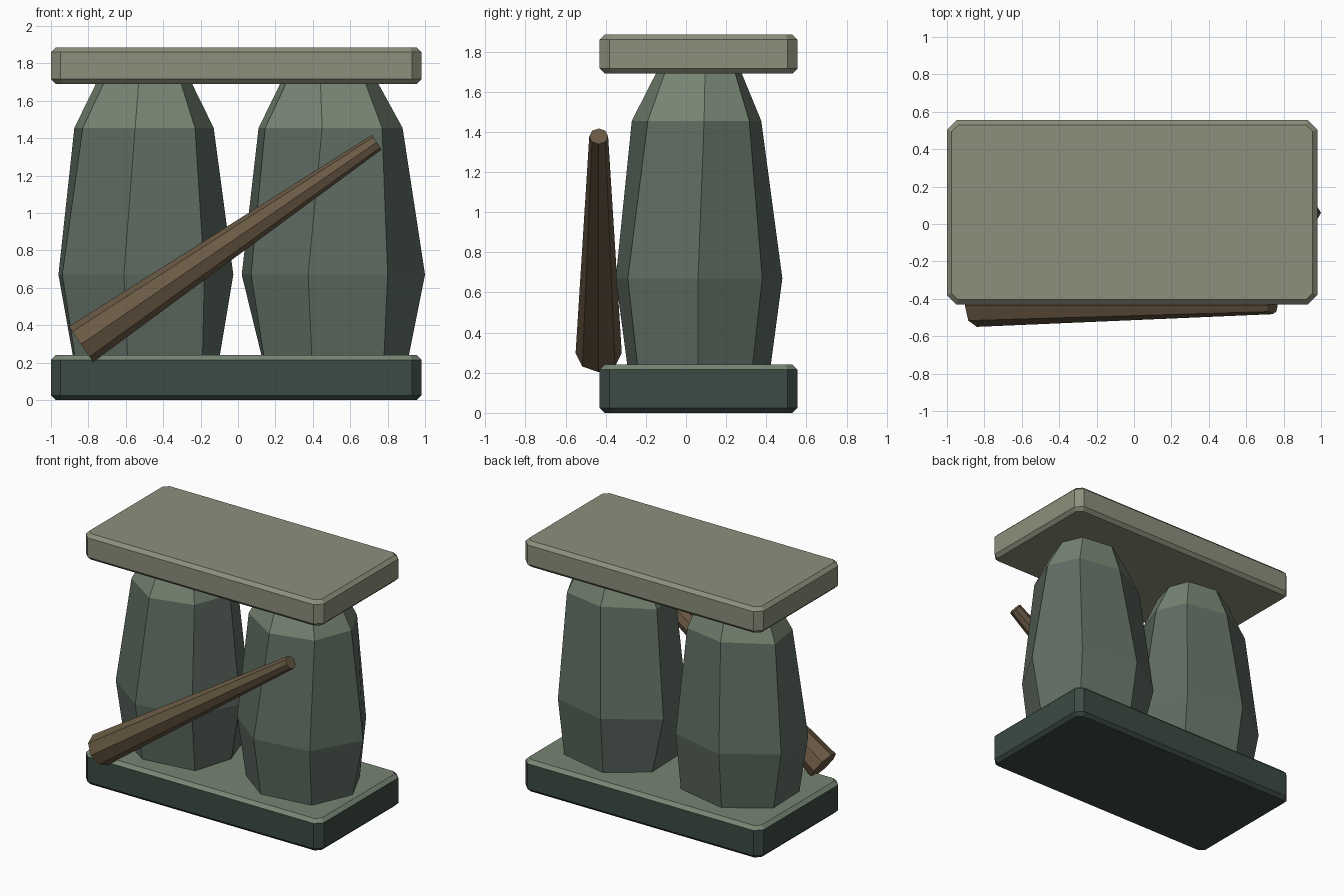
import bpy
from math import sin, cos, pi
from mathutils import Vector

if "Cube" in bpy.data.objects:
    bpy.data.objects.remove(bpy.data.objects["Cube"])


def material(name, rgb):
    lin = [(c / 255 / 12.92) if c < 11 else ((c / 255 + 0.055) / 1.055) ** 2.4 for c in rgb]
    m = bpy.data.materials.new(name)
    m.diffuse_color = (*lin, 1)
    m.use_nodes = True
    m.node_tree.nodes["Principled BSDF"].inputs["Base Color"].default_value = m.diffuse_color
    return m


pale = material("pale_stone", (140, 143, 123))
dark = material("dark_stone", (60, 75, 68))
grey = material("grey_stone", (95, 108, 98))
moss = material("moss", (119, 133, 115))
wood = material("wood", (106, 90, 68))


def loft(name, rings, mats, top_mat_from=None):
    """Skin closed rings; bands from top_mat_from upward use the second material."""
    n = len(rings[0])
    verts = [v for r in rings for v in r]
    faces, idx = [], []
    for i in range(len(rings) - 1):
        for k in range(n):
            a, b = i * n + k, i * n + (k + 1) % n
            faces.append((a, b, b + n, a + n))
            idx.append(int(top_mat_from is not None and i >= top_mat_from))
    last = len(verts) - n
    faces += [tuple(reversed(range(n))), tuple(range(last, last + n))]
    idx += [0, int(top_mat_from is not None)]
    me = bpy.data.meshes.new(name)
    me.from_pydata(verts, [], faces)
    for m in mats:
        me.materials.append(m)
    me.polygons.foreach_set("material_index", idx)
    me.update()
    ob = bpy.data.objects.new(name, me)
    bpy.context.collection.objects.link(ob)
    return ob


def slab(name, z0, z1, mats, top_mat_from=None):
    b = 0.025
    rings = []
    for z, inset, cut in ((z0, b, 0.035), (z0 + b, 0, 0.05), (z1 - b, 0, 0.05), (z1, b, 0.035)):
        x0, x1, y0, y1 = -1 + inset, 0.98 - inset, -0.43 + inset, 0.555 - inset
        rings.append([(x0 + cut, y0, z), (x1 - cut, y0, z), (x1, y0 + cut, z), (x1, y1 - cut, z),
                      (x1 - cut, y1, z), (x0 + cut, y1, z), (x0, y1 - cut, z), (x0, y0 + cut, z)])
    return loft(name, rings, mats, top_mat_from)


# Base and top slabs
slab("base_slab", 0, 0.24, [dark, moss], 2)
slab("top_slab", 1.69, 1.885, [pale])

# Seven-sided boulder pillars: ring heights, y of each corner, x of each corner
heights = (0.22, 0.67, 1.455, 1.71)
ring_y = ((0.06, -0.24, -0.29, -0.10, 0.22, 0.42, 0.33),
          (0.06, -0.29, -0.35, -0.11, 0.24, 0.48, 0.38),
          (0.09, -0.19, -0.27, -0.08, 0.19, 0.375, 0.315),
          (0.095, -0.10, -0.14, -0.01, 0.14, 0.27, 0.24))
pillar_x = {
    "left_pillar": ((-0.10, -0.19, -0.59, -0.87, -0.88), (-0.025, -0.18, -0.61, -0.94, -0.96),
                    (-0.13, -0.23, -0.55, -0.83, -0.875), (-0.255, -0.31, -0.53, -0.71, -0.75)),
    "right_pillar": ((0.91, 0.78, 0.395, 0.14, 0.13), (1.0, 0.80, 0.375, 0.07, 0.02),
                     (0.88, 0.77, 0.45, 0.145, 0.11), (0.74, 0.675, 0.44, 0.265, 0.235)),
}
for name, rows in pillar_x.items():
    rings = []
    for z, ys, xs in zip(heights, ring_y, rows):
        xs = list(xs) + [xs[2], xs[1]]
        rings.append([(x, y, z) for x, y in zip(xs, ys)][::-1])
    loft(name, rings, [grey, moss], 2)

# Tapered log leaning across the front
a, b = Vector((-0.84, -0.435, 0.298)), Vector((0.742, -0.435, 1.378))
axis = (b - a).normalized()
side = Vector((0, 1, 0))
up = axis.cross(side)
loft("leaning_log",
     [[p + r * (side * cos(k * pi / 4) + up * sin(k * pi / 4)) for k in range(8)]
      for p, r in ((a, 0.115), (b, 0.047))], [wood])

# Make every shell face outward
import bmesh
for ob in bpy.data.objects:
    bm = bmesh.new()
    bm.from_mesh(ob.data)
    bmesh.ops.recalc_face_normals(bm, faces=bm.faces)
    bm.to_mesh(ob.data)
    bm.free()
